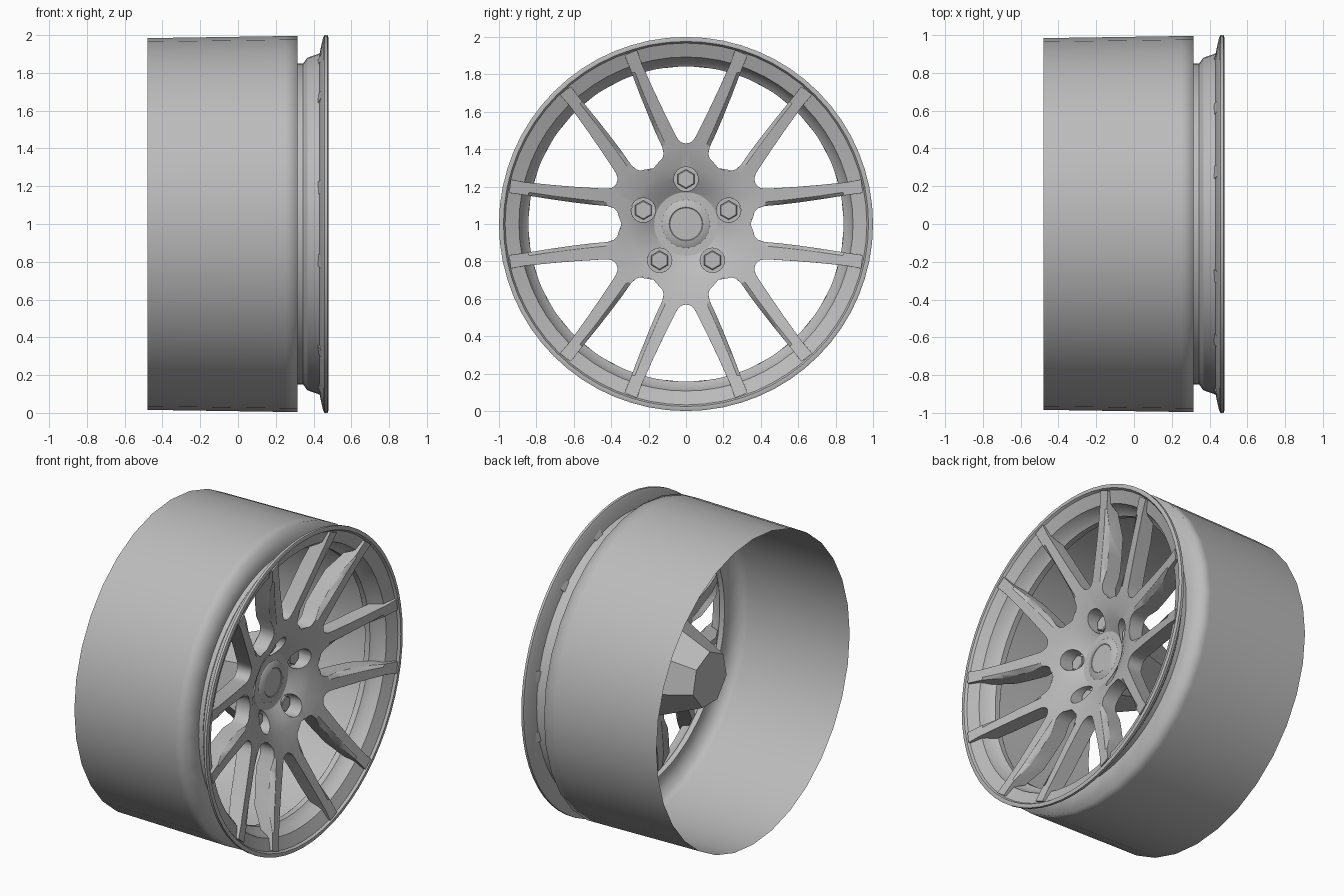
import bpy, bmesh, math
from mathutils import Vector

old = bpy.data.objects.get("Cube")
if old:
    bpy.data.objects.remove(old, do_unlink=True)

AXIS = Vector((0, 0, 1))  # wheel centre; the axle runs along x

grey = bpy.data.materials.new("metal_grey")
grey.use_nodes = True
grey.diffuse_color = (0.5, 0.5, 0.5, 1)
grey.node_tree.nodes["Principled BSDF"].inputs["Base Color"].default_value = (0.5, 0.5, 0.5, 1)


def polar(x, r, a):
    return AXIS + Vector((x, r * math.cos(a), r * math.sin(a)))


def smooth(obj, angle):
    bpy.ops.object.select_all(action='DESELECT')
    obj.select_set(True)
    bpy.context.view_layer.objects.active = obj
    bpy.ops.object.shade_smooth_by_angle(angle=math.radians(angle))


def finish(name, bm, angle=30):
    bmesh.ops.recalc_face_normals(bm, faces=bm.faces)
    mesh = bpy.data.meshes.new(name)
    bm.to_mesh(mesh)
    bm.free()
    mesh.materials.append(grey)
    obj = bpy.data.objects.new(name, mesh)
    bpy.context.collection.objects.link(obj)
    smooth(obj, angle)
    return obj


def lathe(name, profile, steps, closed=False, caps=False, angle=30, y=0, z=0, start=0):
    """Turn an (x, radius) profile about the axle, optionally moved by y and z."""
    bm = bmesh.new()
    move = Vector((0, y, z))
    rings = [[bm.verts.new(polar(x, r, start + math.tau * i / steps) + move)
              for i in range(steps)] for x, r in profile]
    pairs = list(zip(rings, rings[1:]))
    if closed:
        pairs.append((rings[-1], rings[0]))
    for p, q in pairs:
        for i in range(steps):
            j = (i + 1) % steps
            bm.faces.new((p[i], p[j], q[j], q[i]))
    if caps:
        bm.faces.new(rings[0])
        bm.faces.new(rings[-1])
    return finish(name, bm, angle)


def sample(curve, r):
    """Straight-line lookup along (radius, value) points."""
    for (r0, v0), (r1, v1) in zip(curve, curve[1:]):
        if r <= r1:
            return v0 + (v1 - v0) * (r - r0) / (r1 - r0)


# Barrel: open thin sheet with a front flange
lathe("barrel", [(-.478, .984), (.25, .995), (.315, .996), (.315, .845)], 32, angle=180)

# Front rim: stepped ring with a thin outer lip
lathe("front_rim", [(.315, .85), (.345, .85), (.367, .88), (.432, .903), (.45, .985), (.458, 1),
                    (.474, 1), (.478, .99), (.477, .976), (.462, .967), (.432, .893),
                    (.375, .872), (.35, .843), (.315, .843)], 64, closed=True)

# Hub and twelve spokes: half of one sixth, mirrored and repeated
FACE = [(0, .235), (.17, .238), (.24, .285), (.31, .32), (.45, .355), (.6, .39),
        (.8, .435), (.96, .476), (1, .476)]
DEPTH = [(0, .1), (.82, .1), (.855, .09), (.885, .035), (.96, .022), (1, .022)]
DROP = [(0, 0), (.42, 0), (.52, .03), (.75, .03), (.86, 0), (1, 0)]
narrow = [(.345, 0), (.35, .034), (.363, .063), (.387, .085), (.42, .096), (.5, .103),
          (.6, .115), (.72, .132), (.845, .152), (.87, .156), (.945, .166)]
wide = [(.43, 0), (.433, .015), (.44, .03), (.455, .044), (.475, .056), (.53, .083),
        (.6, .118), (.72, .175), (.82, .22), (.85, .234), (.93, .262)]
half = math.pi / 6
rows = [((r, 0), (r, half)) for r in (.1, .17, .21, .25, .3)]
for (u, v), (s, t) in zip(narrow, wide):
    rows.append(((math.hypot(u, v), math.atan2(v, u)),
                 (math.hypot(s, t), half - math.atan2(t, s))))
COLS = 4
bm = bmesh.new()
for sector in range(6):
    for side in (1, -1):
        grid = []
        for (r0, a0), (r1, a1) in rows:
            line = []
            for c in range(COLS + 1):
                f = c / COLS
                r = r0 + (r1 - r0) * f
                a = sector * 2 * half + side * (a0 + (a1 - a0) * f)
                # The edge beside the narrow window slopes away
                x = sample(FACE, r) - (sample(DROP, r) if c == 0 else 0)
                line.append(bm.verts.new(polar(x, r, a)))
            grid.append(line)
        for p, q in zip(grid, grid[1:]):
            for c in range(COLS):
                quad = (p[c], q[c], q[c + 1], p[c + 1])
                bm.faces.new(quad if side > 0 else quad[::-1])
bmesh.ops.remove_doubles(bm, verts=bm.verts, dist=.0005)
# Give the face depth along the axle, thinning over the rim
back = bmesh.ops.extrude_face_region(bm, geom=list(bm.faces), use_keep_orig=True)
for v in back["geom"]:
    if isinstance(v, bmesh.types.BMVert):
        v.co.x -= sample(DEPTH, math.hypot(v.co.y, v.co.z - 1))
spokes = finish("spokes", bm)

# Bolt holes cut through the hub face
bolt_spots = [(.24 * math.cos(a), .24 * math.sin(a))
              for a in (math.pi / 2 + math.tau * i / 5 for i in range(5))]
for y, z in bolt_spots:
    cutter = lathe("bolt_cutter", [(.05, .065), (.45, .065)], 24, caps=True, y=y, z=z)
    cutter.hide_render = True
    cut = spokes.modifiers.new("hole", 'BOOLEAN')
    cut.operation = 'DIFFERENCE'
    cut.object = cutter
    bpy.context.view_layer.objects.active = spokes
    bpy.ops.object.modifier_apply(modifier=cut.name)
    bpy.data.objects.remove(cutter, do_unlink=True)
bevel = spokes.modifiers.new("edge_chamfer", 'BEVEL')
bevel.width = .007
bevel.segments = 1
bevel.limit_method = 'ANGLE'
bevel.angle_limit = math.radians(50)
bpy.context.view_layer.objects.active = spokes
bpy.ops.object.modifier_apply(modifier=bevel.name)
smooth(spokes, 30)

# Hex nuts sunk in the holes
for i, (y, z) in enumerate(bolt_spots):
    lathe(f"wheel_nut_{i + 1}", [(.19, .052), (.24, .052), (.244, .046)], 6,
          caps=True, y=y, z=z, start=math.pi / 6)

# Centre cap with a chamfered edge
lathe("centre_cap", [(.16, .13), (.236, .13), (.242, .122), (.25, .09), (.247, .086)], 40, caps=True)

# Faceted axle mount behind the hub
lathe("axle_mount", [(-.17, .175), (.215, .335)], 7, caps=True, start=math.pi / 2)
